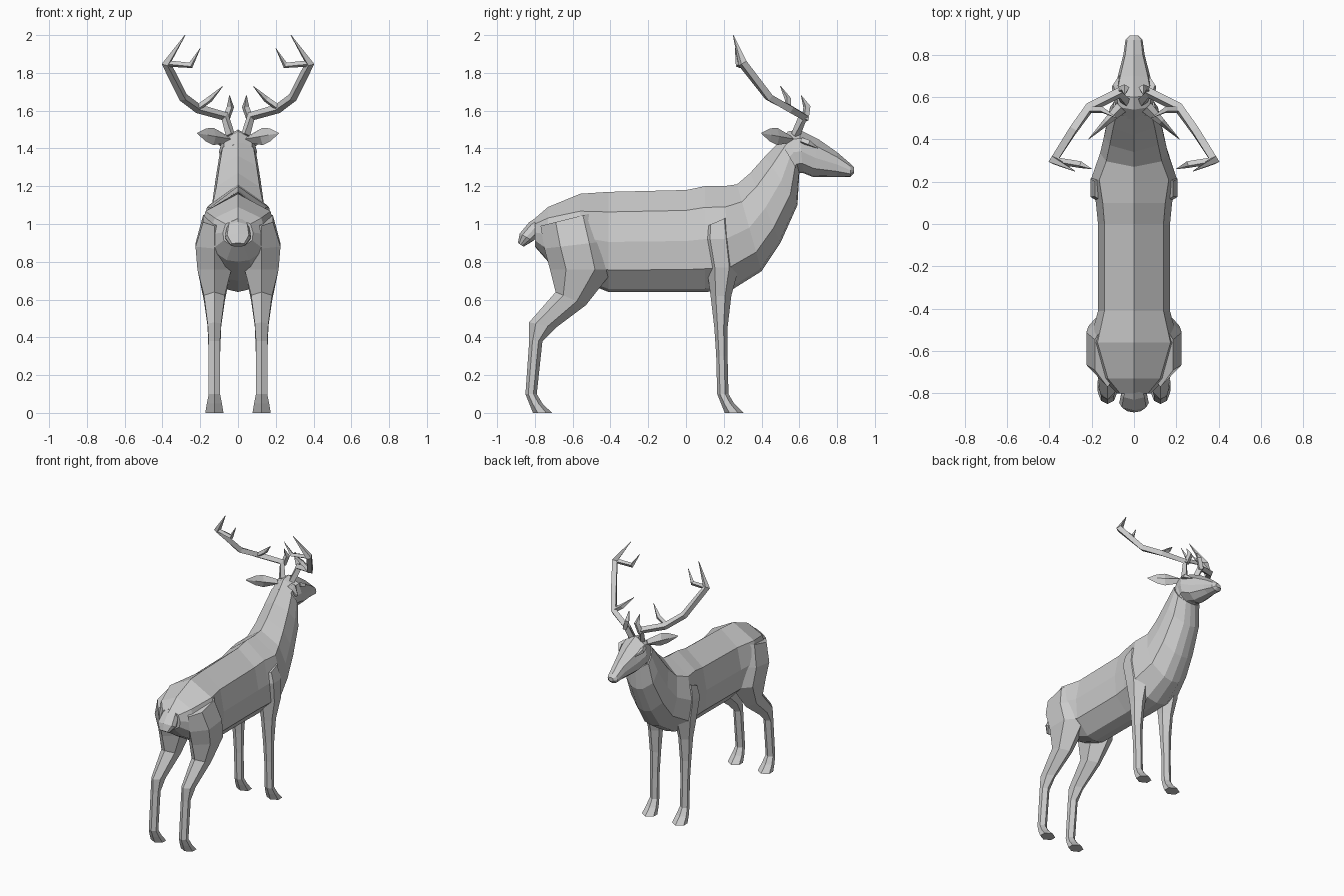
import bpy, bmesh
from mathutils import Vector

if "Cube" in bpy.data.objects:
    bpy.data.objects.remove(bpy.data.objects["Cube"], do_unlink=True)

GREY = (.6, .6, .6, 1)
mat = bpy.data.materials.new("light grey")
mat.use_nodes = True
mat.diffuse_color = GREY
bsdf = next(node for node in mat.node_tree.nodes if node.type == 'BSDF_PRINCIPLED')
bsdf.inputs["Base Color"].default_value = GREY


def loft(name, chains, mirror=False):
    """Skin every chain of closed rings and cap the ends, with flat faces."""
    bm = bmesh.new()
    for rings in chains:
        rows = [[bm.verts.new(point) for point in ring] for ring in rings]
        count = len(rows[0])
        for lower, upper in zip(rows, rows[1:]):
            for i in range(count):
                j = (i + 1) % count
                bm.faces.new((lower[i], lower[j], upper[j], upper[i]))
        bm.faces.new(rows[0])
        bm.faces.new(rows[-1])
    bmesh.ops.recalc_face_normals(bm, faces=bm.faces)
    mesh = bpy.data.meshes.new(name)
    bm.to_mesh(mesh)
    bm.free()
    mesh.materials.append(mat)
    part = bpy.data.objects.new(name, mesh)
    bpy.context.collection.objects.link(part)
    if mirror:
        part.modifiers.new("Mirror", 'MIRROR')


def slice_ring(y, top, bottom, width, lean=0):
    """Symmetrical body slice; lean pushes its lowest point forward."""
    crest, keel = Vector((0, y, top)), Vector((0, y + lean, bottom))
    # Share of the height and of the half width at each side corner
    corners = ((.2, .82), (.5, 1), (.78, .94), (.97, .4))
    side = [crest.lerp(keel, drop) + Vector((width * share, 0, 0))
            for drop, share in corners]
    other = [Vector((-point.x, point.y, point.z)) for point in reversed(side)]
    return [crest, *side, keel, *other]


def leg_ring(back, front, z, width, rise=0, centre=.125):
    """Six-sided leg slice; rise lifts its front edge above its back edge."""
    rear, fore = Vector((0, back, z)), Vector((0, front, z + rise))
    corners = ((0, 0), (.25, 1), (.7, 1), (1, 0), (.7, -1), (.25, -1))
    return [rear.lerp(fore, along) + Vector((centre + width * across, 0, 0))
            for along, across in corners]


def hoof_rings(heel):
    """Ankle, pastern and sole, spreading forward from the heel."""
    return [leg_ring(heel, heel + .06, .1, .03),
            leg_ring(heel + .02, heel + .09, .05, .04),
            leg_ring(heel + .04, heel + .14, 0, .048)]


def branch(radius, *points):
    """Four-sided branch through the points, ending in a sharp tip."""
    path = [Vector(point) for point in points]
    last = len(path) - 1
    rings = []
    for i, point in enumerate(path):
        ahead = (path[min(i + 1, last)] - path[max(i - 1, 0)]).normalized()
        across = ahead.cross(Vector((.3, 1, .2))).normalized()
        size = radius if i < last else radius / 12
        u, v = across * size, ahead.cross(across) * size
        rings.append([point + u, point + v, point - u, point - v])
    return rings


# Torso and neck in one skin
loft("body", [[
    slice_ring(-.8, 1.03, .88, .08),
    slice_ring(-.73, 1.09, .8, .15),
    slice_ring(-.56, 1.16, .7, .21),
    slice_ring(-.41, 1.17, .64, .17),
    slice_ring(0, 1.18, .64, .17),
    slice_ring(.1, 1.2, .64, .18),
    slice_ring(.2, 1.2, .65, .2, .04),
    slice_ring(.27, 1.21, .75, .16, .13),
    slice_ring(.34, 1.27, .9, .14, .16),
    slice_ring(.42, 1.36, 1.1, .12, .17),
    slice_ring(.5, 1.44, 1.27, .1, .1),
]])

# Wedge-shaped head with a narrow muzzle
loft("head", [[
    slice_ring(.49, 1.43, 1.26, .09, .1),
    slice_ring(.54, 1.49, 1.27, .09, .06),
    slice_ring(.6, 1.5, 1.27, .1, .02),
    slice_ring(.7, 1.45, 1.25, .08, -.03),
    slice_ring(.8, 1.38, 1.25, .05),
    slice_ring(.87, 1.32, 1.25, .04),
    slice_ring(.89, 1.3, 1.27, .02),
]])

# Short tail hanging from the rump
loft("tail", [[
    slice_ring(-.77, 1.05, .97, .04, .03),
    slice_ring(-.83, 1.01, .95, .06, .06),
    slice_ring(-.88, .95, .91, .07, .07),
    slice_ring(-.89, .9, .88, .04, .03),
]])

# Hind legs with heavy thighs and angled hocks
loft("hind_legs", [[
    leg_ring(-.77, -.45, .99, .06, .08),
    leg_ring(-.75, -.41, .87, .1, .04),
    leg_ring(-.72, -.38, .76, .09),
    leg_ring(-.69, -.53, .64, .055, -.07),
    leg_ring(-.83, -.69, .48, .036, -.03),
    leg_ring(-.83, -.76, .38, .03),
    *hoof_rings(-.85),
]], mirror=True)

# Front legs rising into the shoulders
loft("front_legs", [[
    leg_ring(.09, .25, .98, .06, .07),
    leg_ring(.08, .27, .92, .08),
    leg_ring(.11, .28, .77, .07),
    leg_ring(.13, .24, .62, .045),
    leg_ring(.15, .22, .45, .036),
    leg_ring(.16, .22, .3, .03),
    *hoof_rings(.165),
]], mirror=True)

# Leaf-shaped ears, swept back and outward
root, tip = Vector((.06, .55, 1.45)), Vector((.215, .4, 1.48))
thick = Vector((.02, .02, 0))
leaf = []
for along, height in ((0, .02), (.45, .046), (.7, .035), (1, .003)):
    middle, half = root.lerp(tip, along), Vector((0, 0, height))
    depth = thick * (1.05 - along)
    leaf.append([middle + half, middle + depth, middle - half, middle - depth])
loft("ears", [leaf], mirror=True)

# Brow ridges over the eyes
loft("brows", [branch(.018, (.08, .61, 1.44), (.09, .65, 1.43), (.07, .7, 1.4))],
     mirror=True)

# Antlers: main beam, brow tine, middle tine and forked crown
loft("antlers", [
    branch(.025, (.04, .58, 1.47), (.07, .62, 1.57), (.21, .55, 1.61),
           (.29, .44, 1.67), (.38, .3, 1.85), (.28, .25, 2)),
    branch(.02, (.065, .63, 1.55), (.04, .64, 1.62), (.045, .61, 1.68)),
    branch(.017, (.22, .54, 1.61), (.15, .54, 1.66), (.08, .5, 1.73)),
    branch(.017, (.38, .3, 1.85), (.25, .28, 1.84), (.2, .26, 1.93)),
], mirror=True)
